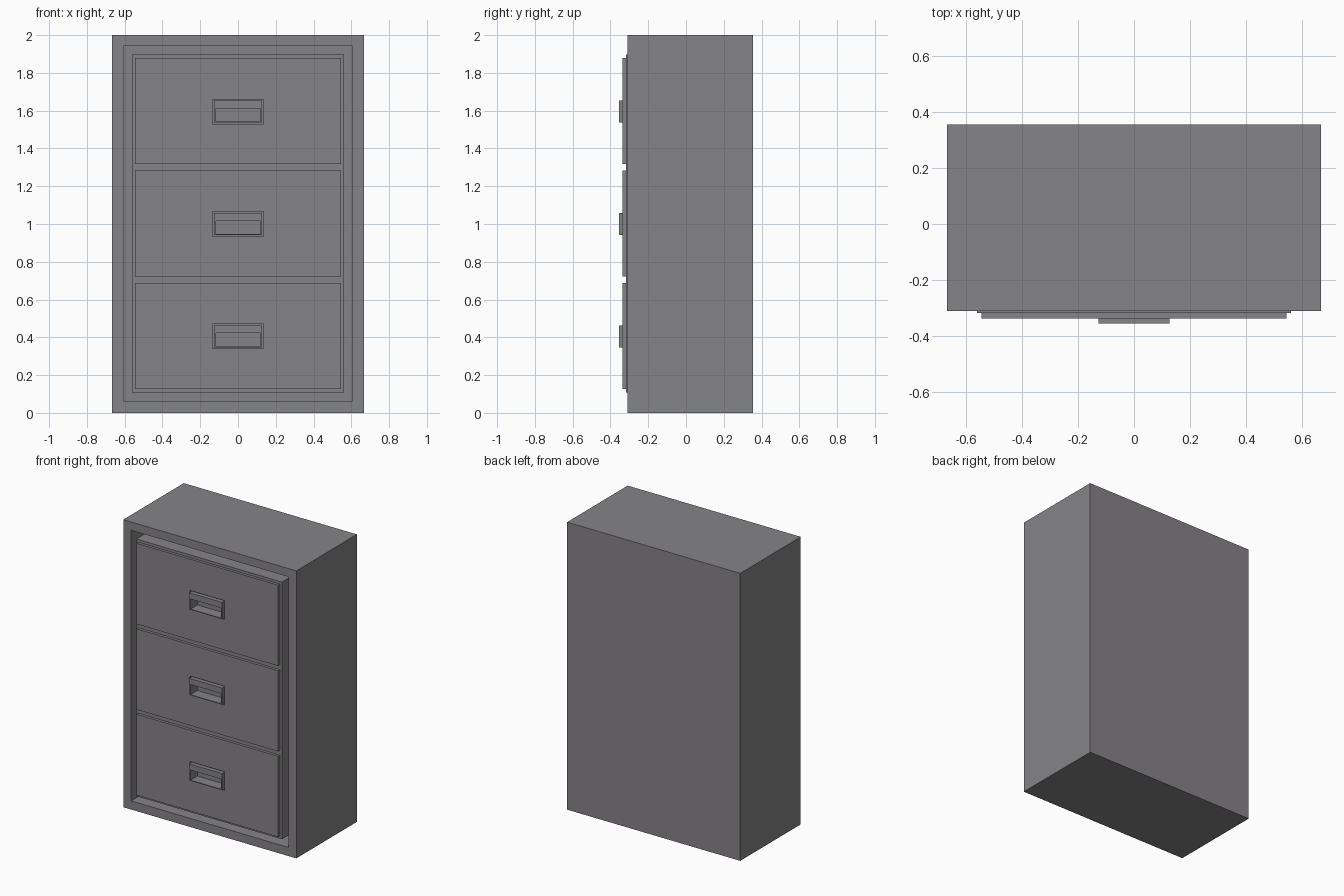
import bpy, bmesh

if "Cube" in bpy.data.objects:
    bpy.data.objects.remove(bpy.data.objects["Cube"])

grey = bpy.data.materials.new("warm_grey_metal")
grey.diffuse_color = (0.235, 0.228, 0.237, 1)
grey.use_nodes = True
grey.node_tree.nodes["Principled BSDF"].inputs["Base Color"].default_value = grey.diffuse_color


def box(bm, half_x, y0, y1, z0, z1):
    geo = bmesh.ops.create_cube(bm, size=1)
    for v in geo["verts"]:
        v.co.x = half_x if v.co.x > 0 else -half_x
        v.co.y = y1 if v.co.y > 0 else y0
        v.co.z = z1 if v.co.z > 0 else z0


def front_faces(bm):
    bm.normal_update()
    return [f for f in bm.faces if f.normal.y < -0.9]


def step(bm, face, half_x, z0, z1, y):
    """Inset a front face to a rectangle, then push or pull it to depth y."""
    bmesh.ops.inset_individual(bm, faces=[face], thickness=0.001)
    c = face.calc_center_median()
    for v in face.verts:
        v.co.x = half_x if v.co.x > c.x else -half_x
        v.co.z = z1 if v.co.z > c.z else z0
    new = bmesh.ops.extrude_discrete_faces(bm, faces=[face])["faces"][0]
    for v in new.verts:
        v.co.y = y
    return new


def finish(bm, name):
    bmesh.ops.recalc_face_normals(bm, faces=bm.faces)
    mesh = bpy.data.meshes.new(name)
    bm.to_mesh(mesh)
    bm.free()
    mesh.materials.append(grey)
    obj = bpy.data.objects.new(name, mesh)
    bpy.context.collection.objects.link(obj)


# outer cabinet shell, open at the front
bm = bmesh.new()
box(bm, 0.666, -0.31, 0.355, 0, 2)
step(bm, front_faces(bm)[0], 0.606, 0.06, 1.942, 0.295)
finish(bm, "cabinet_shell")

# inner carcass, front split into three bays
bm = bmesh.new()
box(bm, 0.56, -0.318, 0.295, 0.108, 1.897)
for z in (0.705, 1.298):
    bmesh.ops.bisect_plane(bm, geom=bm.verts[:] + bm.edges[:] + bm.faces[:],
                           plane_co=(0, 0, z), plane_no=(0, 0, 1))

# each bay: drawer front, gap round the handle, handle plate, finger recess
for face in front_faces(bm):
    z = 1.0025 + 0.595 * round((face.calc_center_median().z - 1) / 0.595)
    f = step(bm, face, 0.544, z - 0.281, z + 0.281, -0.337)
    z -= 0.0025
    f = step(bm, f, 0.134, z - 0.065, z + 0.065, -0.325)
    f = step(bm, f, 0.127, z - 0.058, z + 0.058, -0.355)
    step(bm, f, 0.117, z - 0.053, z + 0.017, -0.28)
finish(bm, "drawer_stack")
